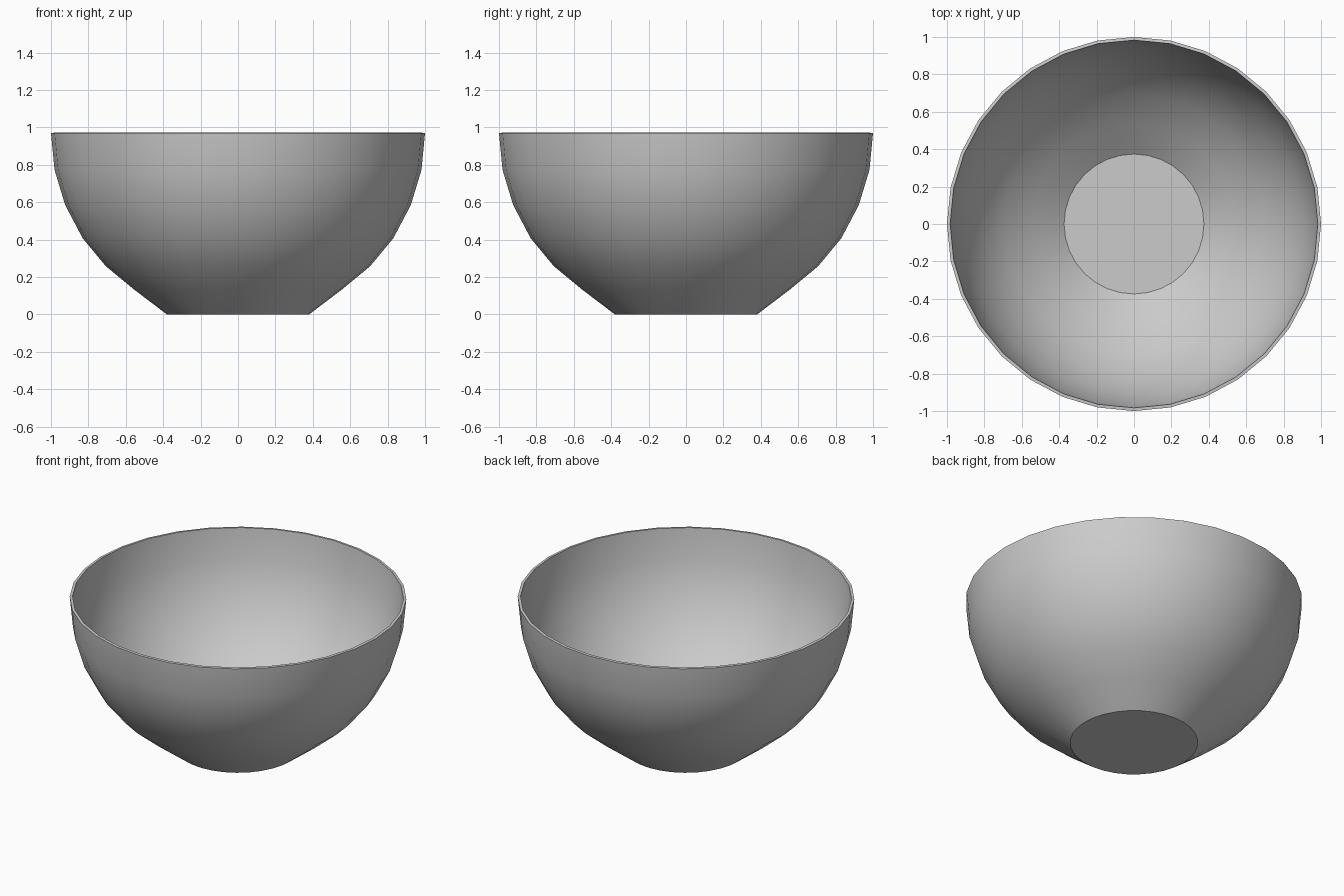
import bpy, bmesh
from math import cos, sin, tau

if "Cube" in bpy.data.objects:
    bpy.data.objects.remove(bpy.data.objects["Cube"])

SEGMENTS = 32
# Outer profile (radius, height) from the foot up to the rim
PROFILE = [(0.28, 0), (0.38, 0), (0.553, 0.131), (0.707, 0.258),
           (0.831, 0.408), (0.924, 0.585), (0.981, 0.773), (1.0, 0.97)]

# Revolve the profile into a single-skin bowl
bm = bmesh.new()
rings = [[bm.verts.new((r * cos(tau * i / SEGMENTS), r * sin(tau * i / SEGMENTS), z))
          for i in range(SEGMENTS)] for r, z in PROFILE]
bm.faces.new(rings[0][::-1])
for low, high in zip(rings, rings[1:]):
    for i in range(SEGMENTS):
        j = (i + 1) % SEGMENTS
        bm.faces.new((low[i], low[j], high[j], high[i]))
bmesh.ops.recalc_face_normals(bm, faces=bm.faces)
# Open shell: make sure the foot faces down so normals point outwards
bm.normal_update()
if min(bm.faces, key=lambda f: f.calc_center_median().z).normal.z > 0:
    bmesh.ops.reverse_faces(bm, faces=bm.faces)
mesh = bpy.data.meshes.new("bowl")
bm.to_mesh(mesh)
bm.free()
bowl = bpy.data.objects.new("bowl", mesh)
bpy.context.collection.objects.link(bowl)

# Thin wall, grown inwards
wall = bowl.modifiers.new("wall", 'SOLIDIFY')
wall.thickness = 0.017
wall.offset = -1
wall.use_even_offset = True

# Smooth walls with a crisp foot and rim
bpy.context.view_layer.objects.active = bowl
bowl.select_set(True)
bpy.ops.object.modifier_apply(modifier="wall")
bpy.ops.object.shade_smooth_by_angle(angle=0.52)
